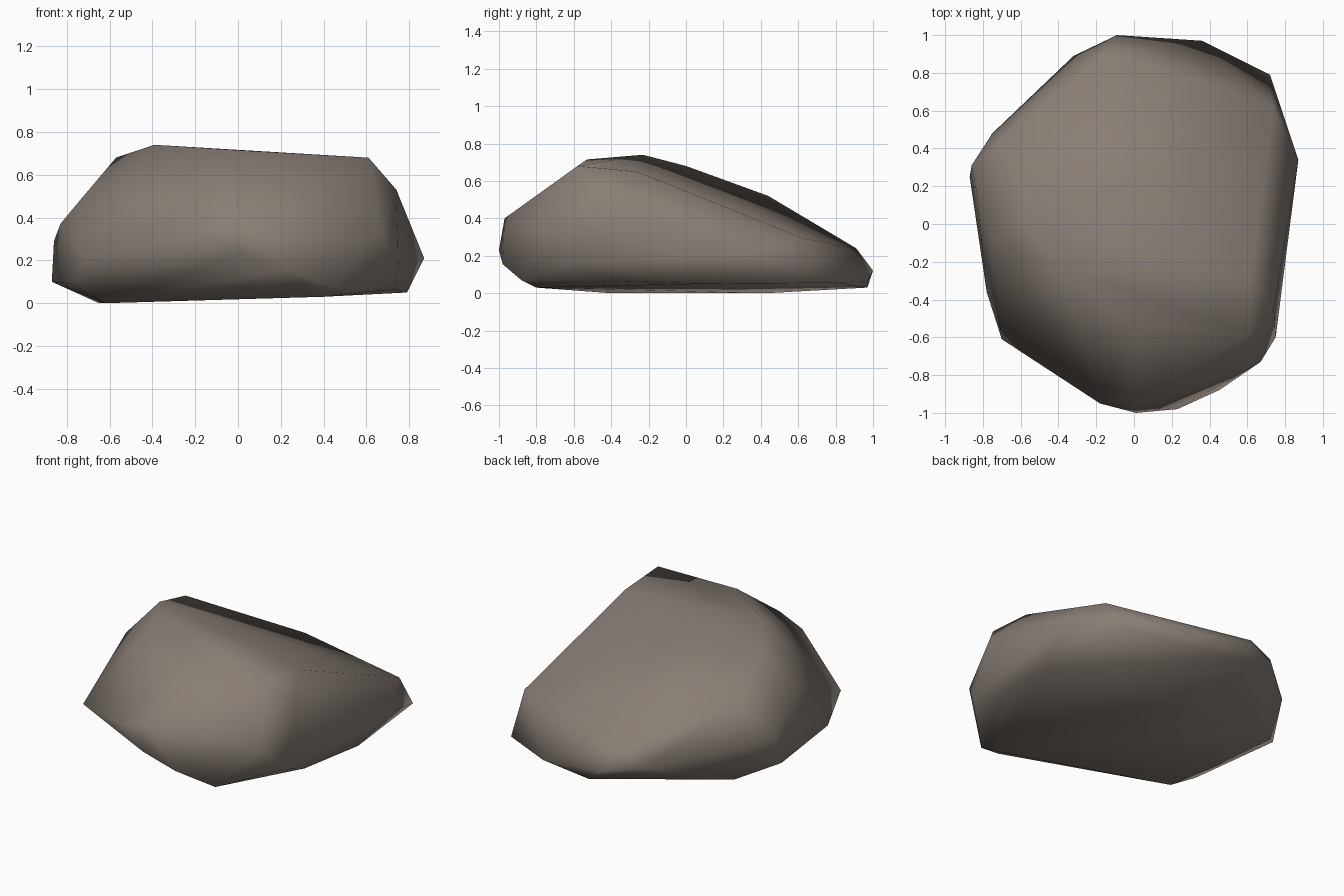
import bpy, bmesh

if "Cube" in bpy.data.objects:
    bpy.data.objects.remove(bpy.data.objects["Cube"])

# Corner points of the boulder, grouped by zone; the rock is their convex hull
crown = [(-.39, -.23, .74), (-.57, 0, .68), (0, -.53, .715),
         (.61, -.58, .68), (.62, -.26, .65), (.74, -.45, .53)]
back = [(-.69, .44, .52), (-.15, .91, .24), (.74, .62, .295), (.72, .79, .055),
        (.36, .97, .065), (-.09, 1.0, .12), (-.32, .89, .16), (.03, .97, .03)]
left = [(-.75, .48, .25), (-.86, .31, .29), (-.83, .15, .37), (-.87, .25, .10),
        (-.76, -.08, .455), (-.78, -.36, .09), (-.70, -.61, .205)]
front = [(-.18, -.95, .34), (0, -.97, .40), (.01, -1.0, .23), (.23, -.98, .155),
         (.45, -.88, .07), (.67, -.73, .33), (.40, -.80, .03)]
right = [(.75, -.60, .16), (.87, .34, .21), (.79, .12, .05), (.73, -.35, .065)]
base = [(-.62, -.40, 0), (-.65, .43, 0)]

# Boulder
bm = bmesh.new()
for p in crown + back + left + front + right + base:
    bm.verts.new(p)
bmesh.ops.convex_hull(bm, input=bm.verts[:])
loose = [v for v in bm.verts if not v.link_faces]
bmesh.ops.delete(bm, geom=loose, context='VERTS')
bmesh.ops.recalc_face_normals(bm, faces=bm.faces[:])
for f in bm.faces:
    f.smooth = True

mesh = bpy.data.meshes.new("boulder")
bm.to_mesh(mesh)
bm.free()
rock = bpy.data.objects.new("boulder", mesh)
bpy.context.collection.objects.link(rock)

# Warm grey stone
stone = bpy.data.materials.new("warm grey stone")
stone.diffuse_color = (0.25, 0.21, 0.18, 1)
stone.use_nodes = True
stone.node_tree.nodes["Principled BSDF"].inputs["Base Color"].default_value = stone.diffuse_color
mesh.materials.append(stone)
